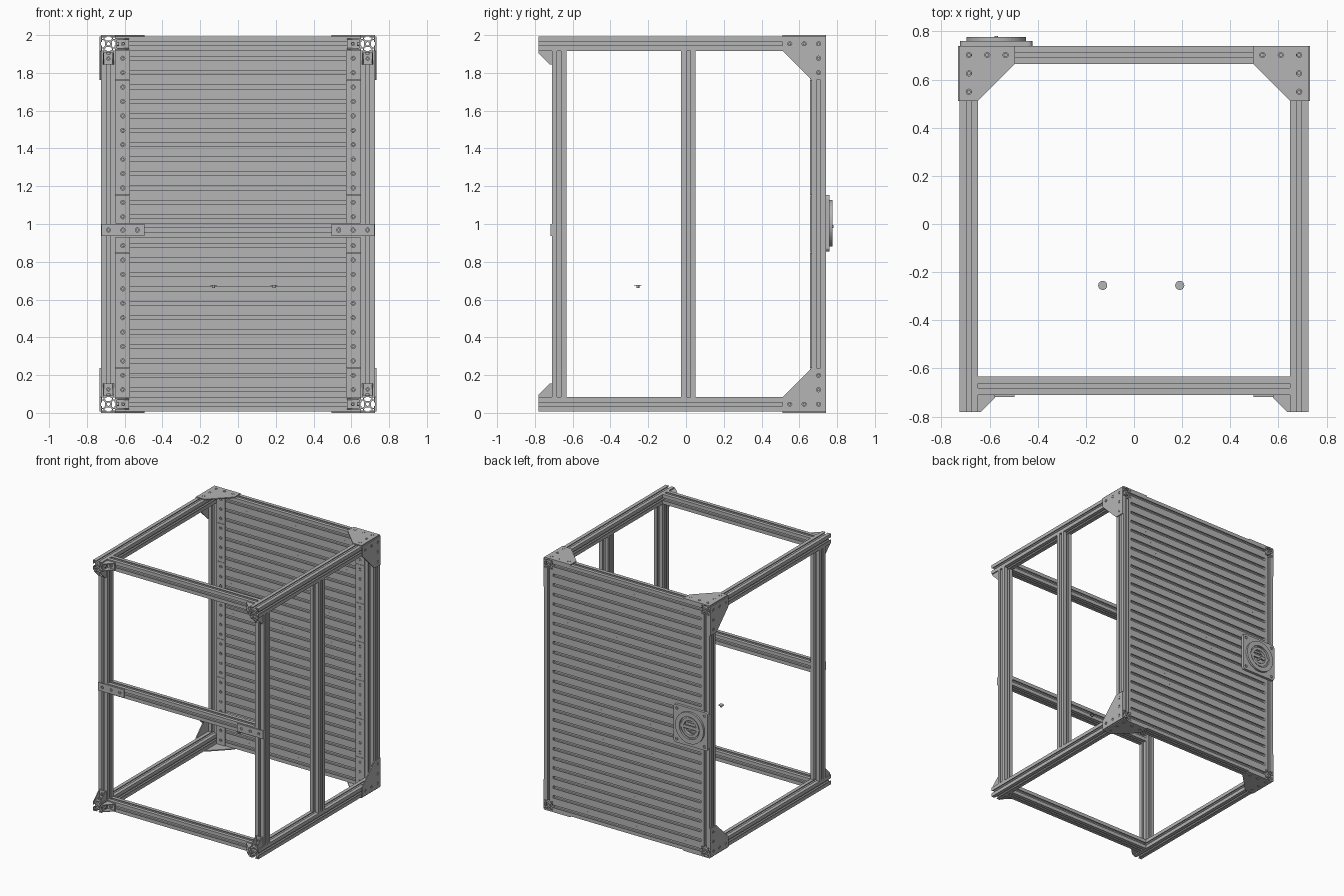
import bpy, bmesh, math
from mathutils import Vector, Matrix

if "Cube" in bpy.data.objects:
    bpy.data.objects.remove(bpy.data.objects["Cube"])

S = 0.0763              # side of one extrusion
T = 0.008               # joining plate thickness
XI, XO = 0.648, 0.724   # inner and outer faces of the side bars
YF, YB = -0.78, 0.74    # ends of the depth bars
YP = -0.71              # front face of the posts
ZB, ZT = T, 2 - T       # bottom and top of the frame
H = S / 2
X, Y, Z = Vector((1, 0, 0)), Vector((0, 1, 0)), Vector((0, 0, 1))

grey = bpy.data.materials.new("aluminium_grey")
grey.use_nodes = True
colour = (0.46, 0.46, 0.46, 1)
grey.diffuse_color = colour
grey.node_tree.nodes["Principled BSDF"].inputs["Base Color"].default_value = colour


def circle(cx, cy, r, n=16):
    return [(cx + r * math.cos(2 * math.pi * i / n), cy + r * math.sin(2 * math.pi * i / n))
            for i in range(n)]


def rect(x0, y0, x1, y1):
    return [(x0, y0), (x1, y0), (x1, y1), (x0, y1)]


def screws(points):
    """Hole with a screw head filling its middle, for each point."""
    return [circle(x, y, r, 12) for x, y in points for r in (0.011, 0.008)]


def solid(loops, depth):
    """Mesh extruded from nested outlines, centred on its thickness."""
    cu = bpy.data.curves.new("outline", 'CURVE')
    cu.dimensions, cu.fill_mode, cu.extrude = '2D', 'BOTH', depth / 2
    for loop in loops:
        sp = cu.splines.new('POLY')
        sp.points.add(len(loop) - 1)
        for p, (x, y) in zip(sp.points, loop):
            p.co = (x, y, 0, 1)
        sp.use_cyclic_u, sp.use_smooth = True, False
    ob = bpy.data.objects.new("outline", cu)
    bpy.context.collection.objects.link(ob)
    dg = bpy.context.evaluated_depsgraph_get()
    me = bpy.data.meshes.new_from_object(ob.evaluated_get(dg))
    bpy.data.objects.remove(ob)
    bpy.data.curves.remove(cu)
    bm = bmesh.new()
    bm.from_mesh(me)
    bmesh.ops.remove_doubles(bm, verts=bm.verts, dist=1e-5)
    bmesh.ops.recalc_face_normals(bm, faces=bm.faces)
    for f in bm.faces:
        f.smooth = False
        f.material_index = 0
    bm.to_mesh(me)
    bm.free()
    me.materials.clear()
    me.materials.append(grey)
    return me


def place(name, me, origin, u, v):
    """Object whose local x and y axes point along u and v."""
    ob = bpy.data.objects.new(name, me)
    rot = Matrix((u, v, u.cross(v))).transposed().to_4x4()
    ob.matrix_world = Matrix.Translation(Vector(origin)) @ rot
    bpy.context.collection.objects.link(ob)
    return ob


# T-slot section: one side turned four times, corner cavities and a core bore
k = S / 30
side = [(-15, 15), (-4, 15), (-4, 13), (-8, 13), (-8, 11), (-4.5, 7),
        (4.5, 7), (8, 11), (8, 13), (4, 13), (4, 15)]
outline, cavities = [], []
for q in range(4):
    c, s = round(math.cos(q * math.pi / 2)), -round(math.sin(q * math.pi / 2))
    turn = lambda pts: [((x * c - y * s) * k, (x * s + y * c) * k) for x, y in pts]
    outline += turn(side)
    cavities.append(turn(rect(10, 10, 13.5, 13.5)))
section = [outline] + cavities + [circle(0, 0, 3.5 * k, 12)]

depth_mesh = solid(section, YB - YF)
post_mesh = solid(section, ZT - ZB - 2 * S)
cross_mesh = solid(section, 2 * XI)

# Depth bars and corner posts
zlow, zhigh, xbar = ZB + H, ZT - H, XI + H
for sx in (-1, 1):
    tag = "left" if sx > 0 else "right"
    for z in (zlow, zhigh):
        place(tag + "_depth_bar", depth_mesh, (sx * xbar, (YF + YB) / 2, z), Z, X)
    for y in (YP + H, YB - H):
        place(tag + "_post", post_mesh, (sx * xbar, y, 1), X, Y)
place("left_middle_post", post_mesh, (xbar, 0.013, 1), X, Y)

# Front cross bars
ZM = 0.968
for z in (zlow, ZM, zhigh):
    place("front_cross_bar", cross_mesh, (0, YP + H, z), Y, Z)

# Back wall of stacked bars
wall = place("back_wall", cross_mesh, (0, YB - H, zlow), Y, Z)
arr = wall.modifiers.new("stack", 'ARRAY')
arr.count = 26
arr.use_relative_offset = False
arr.use_constant_offset = True
arr.constant_offset_displace = (0, (zhigh - zlow) / 25, 0)

# Corner gusset plates on the back corners
A = 3 * S
g_pts = [(H + i * S, H) for i in range(3)] + [(H, H + i * S) for i in (1, 2)]
gusset = solid([[(0, 0), (A, 0), (A, S), (S, A), (0, A)]] + screws(g_pts), T)
for sx in (-1, 1):
    for sz in (-1, 1):
        z = ZT if sz > 0 else ZB
        place("flat_gusset", gusset, (sx * XO, YB, z + sz * T / 2), -sx * X, -Y)
        place("side_gusset", gusset, (sx * (XO + T / 2), YB, z), -Y, -sz * Z)


# Strips tying the wall bars together
def strip(n, width):
    e = 0.001
    return solid([rect(-width / 2, e, width / 2, n * S - e)]
                 + screws([(0, H + i * S) for i in range(n)]), T)


strips = {n: strip(n, S - 0.001) for n in (3, 4)}
for sx in (-1, 1):
    z = ZB
    for n in (3, 4, 4, 4, 4, 4, 3):
        place("wall_strip", strips[n], (sx * (XI - H), YB - S - T / 2, z), X, Z)
        z += n * S

# Plates joining the middle cross bar to the front posts
joiner = strip(3, 0.064)
for sx in (-1, 1):
    place("middle_joining_plate", joiner, (sx * XO, YP - T / 2, ZM), Z, -sx * X)

# Angle brackets at the front corners
L, W, B = 0.07, 0.058, 0.008
angle = solid([[(0, 0), (L, 0), (L, B), (B, B), (B, L), (0, L)]], W)
cheek = solid([[(0, 0), (L, 0), (L, 0.012), (0.012, L), (0, L)]], 0.006)
bolt = solid([circle(0, 0, 0.011, 12), circle(0, 0, 0.005, 6)], 0.012)


def bracket(origin, u, v):
    o, w = Vector(origin), u.cross(v)
    place("angle_bracket", angle, o, u, v)
    for s in (-1, 1):
        place("bracket_cheek", cheek, o + w * s * (W / 2 - 0.003), u, v)
    place("bracket_bolt", bolt, o + u * 0.012 + v * 0.04, v, w)
    place("bracket_bolt", bolt, o + v * 0.012 + u * 0.04, w, u)


for sx in (-1, 1):
    for sz in (-1, 1):
        zc = zhigh if sz > 0 else zlow
        bracket((sx * xbar, YP, zc - sz * H), -Y, -sz * Z)
        bracket((sx * XI, YP, zc), -Y, -sx * X)

# Round fitting on the back wall
cx, cz, R = -0.572, 1.004, 0.15
corners = []
for q, (sx, sy) in enumerate([(1, 1), (-1, 1), (-1, -1), (1, -1)]):
    for i in range(5):
        a = (q + i / 4) * math.pi / 2
        corners.append((sx * (R - 0.02) + 0.02 * math.cos(a), sy * (R - 0.02) + 0.02 * math.sin(a)))
holes = screws([(sx * 0.122, sy * 0.122) for sx in (-1, 1) for sy in (-1, 1)])
fitting = [
    ("fitting_plate", [corners, circle(0, 0, 0.06, 40)] + holes, YB, 0.02),
    ("fitting_ring", [circle(0, 0, 0.124, 48), circle(0, 0, 0.088, 48)], YB + 0.02, 0.016),
    ("fitting_inner_ring", [circle(0, 0, 0.078, 40), circle(0, 0, 0.056, 40)], YB + 0.02, 0.008),
    ("fitting_bar", [rect(-0.09, -0.012, 0.09, 0.012)], YB + 0.016, 0.01),
    ("fitting_knob", [circle(0, -0.018, 0.008, 12)], YB + 0.01, 0.03),
]
for name, loops, y, d in fitting:
    place(name, solid(loops, d), (cx, y + d / 2, cz), -X, Z)

# Two small loose screws inside the frame
head, shank = solid([circle(0, 0, 0.019)], 0.004), solid([circle(0, 0, 0.008)], 0.014)
for x in (-0.13, 0.19):
    place("loose_screw_head", head, (x, -0.255, 0.676), X, Y)
    place("loose_screw_shank", shank, (x, -0.255, 0.668), X, Y)
